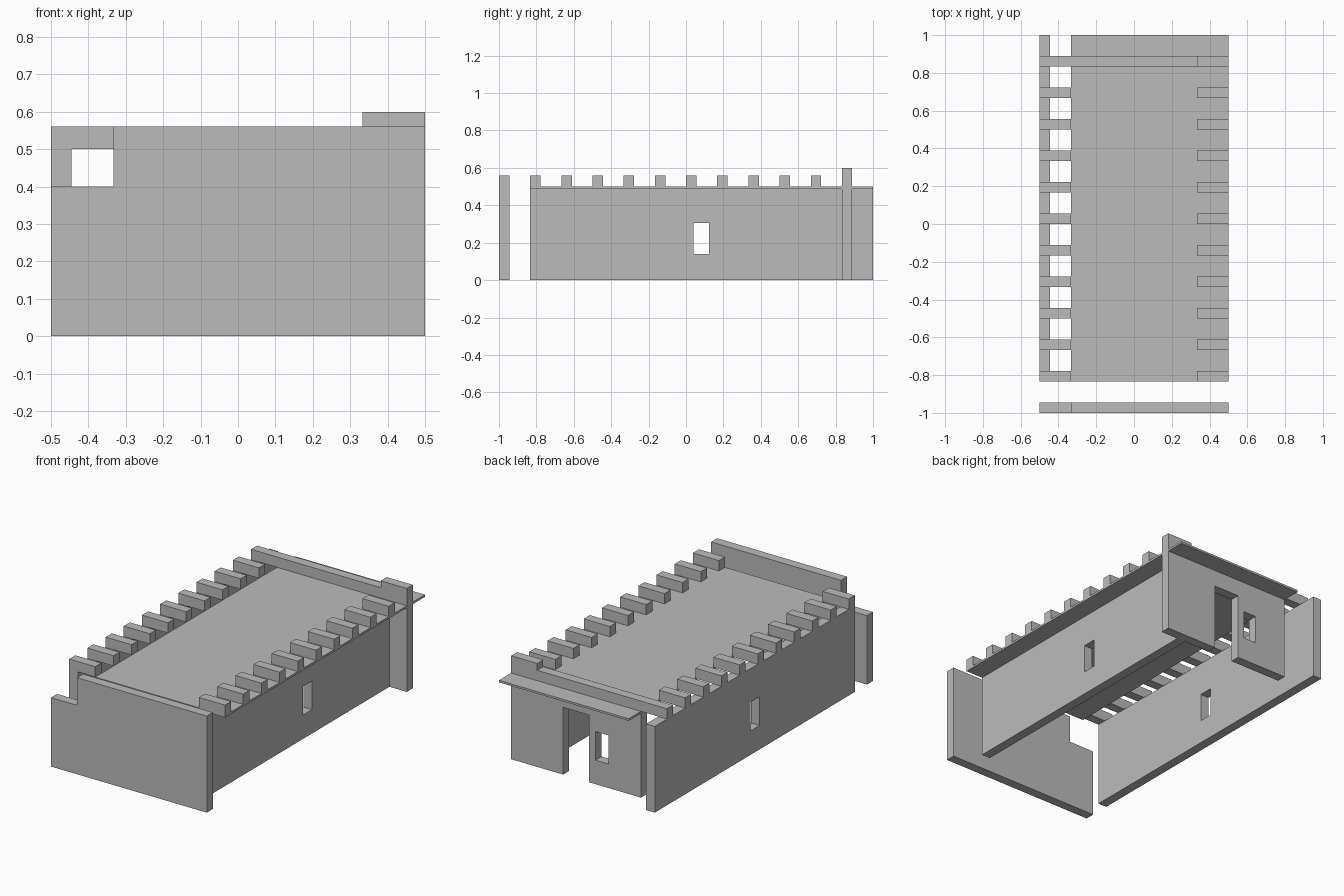
import bpy, bmesh
from mathutils import Vector

if "Cube" in bpy.data.objects:
    bpy.data.objects.remove(bpy.data.objects["Cube"])

T = 1 / 18            # wall thickness
PITCH = 1 / 6         # crenel spacing
Y0, Y1 = -0.833, 0.833
ROOF_Z, CREST_Z = 0.5, 0.56

plaster = bpy.data.materials.new("pale grey")
plaster.diffuse_color = (0.5, 0.5, 0.5, 1)
plaster.use_nodes = True
plaster.node_tree.nodes["Principled BSDF"].inputs["Base Color"].default_value = plaster.diffuse_color


def finish(name, bm):
    bmesh.ops.recalc_face_normals(bm, faces=bm.faces)
    me = bpy.data.meshes.new(name)
    bm.to_mesh(me)
    bm.free()
    me.materials.append(plaster)
    ob = bpy.data.objects.new(name, me)
    bpy.context.collection.objects.link(ob)
    return ob


def add_box(bm, x, y, z):
    lo, hi = Vector((x[0], y[0], z[0])), Vector((x[1], y[1], z[1]))
    for v in bmesh.ops.create_cube(bm, size=1)["verts"]:
        v.co = (lo + hi) / 2 + v.co * (hi - lo)


def box(name, x, y, z):
    bm = bmesh.new()
    add_box(bm, x, y, z)
    return finish(name, bm)


def panel(name, outline, y):
    """Upright panel: an (x, z) outline pushed back from y by the thickness."""
    bm = bmesh.new()
    face = bm.faces.new([bm.verts.new((px, y, pz)) for px, pz in outline])
    new = bmesh.ops.extrude_face_region(bm, geom=[face])["geom"]
    verts = [g for g in new if isinstance(g, bmesh.types.BMVert)]
    bmesh.ops.translate(bm, verts=verts, vec=(0, T, 0))
    return finish(name, bm)


def cut(wall, cutter):
    cutter.hide_render = True
    cutter.hide_set(True)
    mod = wall.modifiers.new("window", 'BOOLEAN')
    mod.operation = 'DIFFERENCE'
    mod.solver = 'EXACT'
    mod.object = cutter


# Side walls, the right one set in under the roof
left_wall = box("left_wall", (-0.5, -0.5 + T), (Y0, 1), (0, ROOF_Z))
right_wall = box("right_wall", (0.333, 0.333 + T), (Y0, Y1), (0, 0.49))

# Thin roof, overhanging the back wall
box("roof", (-0.333, 0.5), (Y0, 1), (0.488, ROOF_Z))

# Free-standing front panel, stepped down at the left
panel("front_panel", [(-0.5, 0), (0.5, 0), (0.5, CREST_Z), (-0.333, CREST_Z),
                      (-0.333, 0.4), (-0.5, 0.4)], -1)

# Back wall with doorway, raised corner and a parapet reaching the left wall
back_wall = panel("back_wall", [
    (-0.333, 0), (0, 0), (0, 0.39), (0.167, 0.39), (0.167, 0), (0.5, 0),
    (0.5, 0.6), (0.333, 0.6), (0.333, CREST_Z), (-0.5, CREST_Z),
    (-0.5, ROOF_Z), (-0.333, ROOF_Z)], Y1)

# Windows
side_cutter = box("side_window_cutter", (-0.7, 0.7), (0.04, 0.123), (0.139, 0.305))
cut(left_wall, side_cutter)
cut(right_wall, side_cutter)
cut(back_wall, box("back_window_cutter", (-0.125, -0.042), (0.7, 1.1), (0.139, 0.305)))

# Crenel beams along both sides
bm = bmesh.new()
for i in range(10):
    y = Y0 + i * PITCH
    for x in ((-0.5, -0.333), (0.333, 0.5)):
        add_box(bm, x, (y, y + T), (ROOF_Z, CREST_Z))
finish("crenel_beams", bm)
